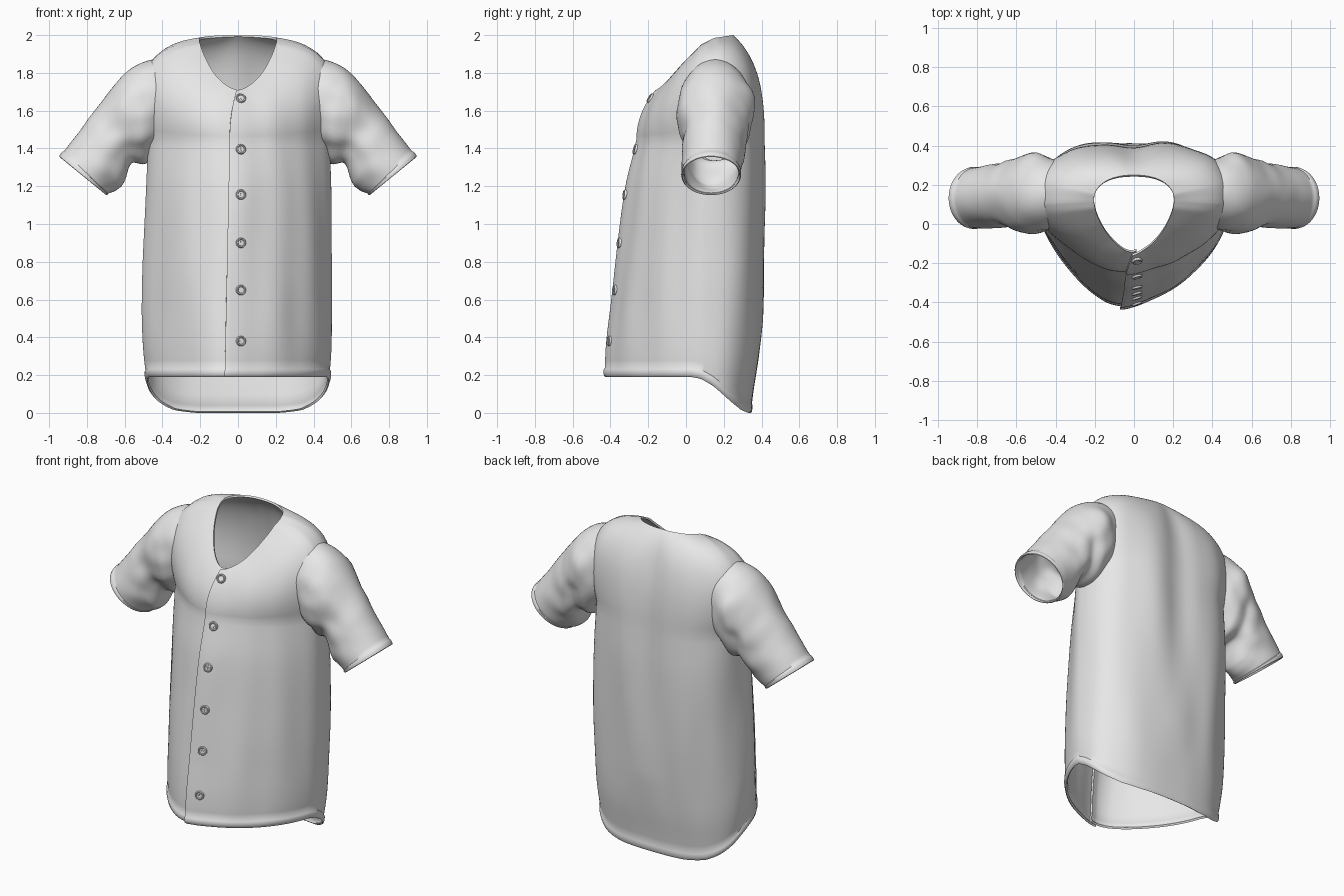
import bpy, bmesh, math
from mathutils import Vector, noise
from mathutils.bvhtree import BVHTree

if "Cube" in bpy.data.objects:
    bpy.data.objects.remove(bpy.data.objects["Cube"])

cloth = bpy.data.materials.new("light_grey")
cloth.use_nodes = True
GREY = (0.8, 0.8, 0.8, 1)
cloth.diffuse_color = GREY
cloth.node_tree.nodes["Principled BSDF"].inputs["Base Color"].default_value = GREY


def spline(table, t):
    """Smooth curve through evenly spaced rows of a table."""
    last = len(table) - 1
    t = min(max(t, 0), last)
    i = min(int(t), last - 1)
    u = t - i
    rows = [table[min(max(i + k, 0), last)] for k in (-1, 0, 1, 2)]
    return [b + 0.5 * u * (c - a + u * (2*a - 5*b + 4*c - d + u * (3*(b - c) + d - a)))
            for a, b, c, d in zip(*rows)]


def linear(points, v):
    """Straight interpolation in a list of (key, value)."""
    for (a, p), (b, q) in zip(points, points[1:]):
        if v <= b:
            return p + (q - p) * max(0, (v - a) / (b - a))
    return points[-1][1]


def power(v, e):
    return math.copysign(abs(v) ** e, v)


def loft(rings, closed):
    """Vertices and quads that join a stack of rings."""
    n = len(rings[0])
    verts = [p for ring in rings for p in ring]
    faces = []
    for j in range(len(rings) - 1):
        for i in range(n if closed else n - 1):
            k = (i + 1) % n
            faces.append((j*n + i, j*n + k, j*n + n + k, j*n + n + i))
    return verts, faces


def finish(obj, angle=45):
    """Bake the modifiers and smooth the shading."""
    bpy.ops.object.select_all(action='DESELECT')
    obj.select_set(True)
    bpy.context.view_layer.objects.active = obj
    bpy.ops.object.convert(target='MESH')
    bpy.ops.object.shade_smooth_by_angle(angle=math.radians(angle))


def add_mesh(name, verts, faces):
    mesh = bpy.data.meshes.new(name)
    mesh.from_pydata(verts, [], faces)
    mesh.materials.append(cloth)
    obj = bpy.data.objects.new(name, mesh)
    bpy.context.collection.objects.link(obj)
    return obj


def thicken(obj):
    mod = obj.modifiers.new("cloth_thickness", 'SOLIDIFY')
    mod.thickness = 0.012
    mod.offset = -1


# Torso: half width, front y and back y at even heights
STEP, CHEST = 0.3, 1.45
TORSO = [(.46, -.41, .345), (.495, -.415, .385), (.5, -.385, .41),
         (.495, -.35, .425), (.49, -.31, .43), (.48, -.245, .42)]
HEM = [(.03, .19), (.08, .18), (.14, .145), (.24, .06), (.30, .015), (.34, 0)]
NECK = [(-.15, 1.71), (-.08, 1.78), (0, 1.87), (.08, 1.95), (.15, 1.985), (.25, 2.0)]


def section(angle, z):
    """Point on the torso below the chest; angle 0 is the front."""
    w, front, back = spline(TORSO, z / STEP)
    s, c = math.sin(angle), math.cos(angle)
    if c > 0:
        x = w * power(s, 1.25) - (.055 - .02 * z) * c ** 6
        y = .1 + (front - .1) * c ** 1.25
    else:
        x = w * power(s, .8)
        y = .1 + (back - .1) * abs(c) ** .8
        groove = max(0, math.sin(math.pi * min(1, max(0, (z - .5) / 1.7))))
        y -= .03 * groove * math.exp(-(x / .1) ** 2)
    return Vector((x, y, z))


def neck_point(angle):
    s, c = math.sin(angle), math.cos(angle)
    if c > 0:
        x, y = .205 * power(s, 1.25), .12 - .27 * c ** 1.25
    else:
        x, y = .205 * power(s, .9), .12 + .13 * abs(c) ** .9
    return Vector((x, y, linear(NECK, y)))


def torso_column(angle, lap):
    """One line of cloth from the hem to the neck."""
    hem = linear(HEM, section(angle, .1).y)
    col = []
    # Rolled hem
    for h, swell in ((0, 0), (.006, .014), (.024, .02), (.042, .014), (.05, 0)):
        p = section(angle, hem + h)
        col.append(Vector((p.x * (1 + swell), .1 + (p.y - .1) * (1 + swell), p.z)))
    # Straight trunk
    low = hem + .05
    for k in range(1, 33):
        col.append(section(angle, low + (CHEST - low) * k / 32))
    # Yoke curving over the shoulder to the neck
    a, c = col[-1].copy(), neck_point(angle)
    side = math.sin(angle) ** 2
    is_front = math.cos(angle) > 0
    reach = 1 + .27 * side
    lift = (.5 + .45 * side) if is_front else (.75 + .2 * side)
    b = Vector((a.x * reach, a.y * reach - (.02 * side if is_front else 0),
                a.z + (c.z - a.z) * lift))
    for k in range(1, 19):
        t = k / 18
        col.append(a * (1 - t) ** 2 + b * (2 * t * (1 - t)) + c * t * t)
    # Soft vertical folds and the front overlap
    for i, p in enumerate(col):
        fade = min(1, i / 12, (len(col) - 1 - i) / 10)
        out = Vector((p.x, p.y - .1, 0)).normalized()
        fold = noise.noise(Vector((p.x * 6, p.y * 6, p.z * 1.3)))
        col[i] = p + out * (.014 * fold * fade + lap)
    return col


COLUMNS = 140
start, end = -.07, 2 * math.pi + .12
columns = []
for i in range(COLUMNS + 1):
    angle = start + (end - start) * i / COLUMNS
    over = max(0, 1 - (angle - start) / .4)
    under = max(0, 1 - (end - angle) / .4)
    columns.append(torso_column(angle, .012 * (over - under)))
verts, faces = loft(list(zip(*columns)), closed=False)
surface = BVHTree.FromPolygons(verts, faces)
torso = add_mesh("shirt_body", verts, faces)
thicken(torso)
finish(torso)

# Sleeves: top x, top z, bottom x, bottom z, front y, back y
SLEEVE = [(.40, 1.885, .42, 1.40, -.02, .33), (.54, 1.84, .485, 1.335, -.05, .365),
          (.635, 1.755, .56, 1.32, -.035, .34), (.73, 1.635, .60, 1.25, -.015, .31),
          (.84, 1.49, .65, 1.185, -.02, .30), (.945, 1.355, .70, 1.155, -.02, .285)]
SIDES, last = 56, len(SLEEVE) - 1
stations = [(last - .3) * k / 36 for k in range(37)]
stations = [(t, 0) for t in stations] + [(last - .27, .025), (last - .15, .035),
                                         (last - .03, .025), (last, 0)]
rings = []
for t, swell in stations:
    tx, tz, bx, bz, front, back = spline(SLEEVE, t)
    top, bottom = Vector((tx, 0, tz)), Vector((bx, 0, bz))
    mid = (top + bottom) / 2 + Vector((0, (front + back) / 2, 0))
    up, depth = (top - bottom) / 2, Vector((0, (front - back) / 2, 0))
    ring = []
    for i in range(SIDES):
        a = 2 * math.pi * i / SIDES
        off = up * math.cos(a) + depth * math.sin(a)
        p = mid + off * (1 + swell)
        # Creases gather under the arm
        crease = noise.noise(Vector((p.x * 9, p.y * 5, p.z * 9)))
        fade = min(1, max(0, (last - .3 - t) / 1.2)) * (.35 + .65 * (.5 - .5 * math.cos(a)))
        ring.append(p + off.normalized() * (.03 * crease * fade))
    rings.append(ring)
sleeves = add_mesh("sleeves", *loft(rings, closed=True))
sleeves.modifiers.new("both_sides", 'MIRROR').use_mirror_merge = False
thicken(sleeves)
finish(sleeves)

# Button: a turned disc with a raised rim and crossed thread
PROFILE = [(.027, -.006), (.027, .005), (.024, .010), (.019, .010), (.016, .006), (.001, .006)]
turned = [[Vector((r * math.cos(i * math.pi / 12), r * math.sin(i * math.pi / 12), h))
           for i in range(24)] for r, h in PROFILE]
verts, faces = loft(turned, closed=True)
faces.append(tuple(range(len(verts) - 24, len(verts))))
button = add_mesh("button_1", verts, faces)
bm = bmesh.new()
bm.from_mesh(button.data)
for size in ((.018, .004, .004), (.004, .018, .004)):
    made = bmesh.ops.create_cube(bm, size=1)["verts"]
    bmesh.ops.scale(bm, vec=size, verts=made)
    bmesh.ops.translate(bm, vec=(0, 0, .007), verts=made)
bm.to_mesh(button.data)
bm.free()
finish(button, 35)

# Row of buttons down the front
for n, z in enumerate((1.665, 1.395, 1.155, .90, .65, .38)):
    if n:
        button = bpy.data.objects.new(f"button_{n + 1}", button.data)
        bpy.context.collection.objects.link(button)
    spot, normal, _, _ = surface.ray_cast(Vector((.015, -2, z)), Vector((0, 1, 0)))
    button.location = spot
    button.rotation_euler = normal.to_track_quat('Z', 'Y').to_euler()
